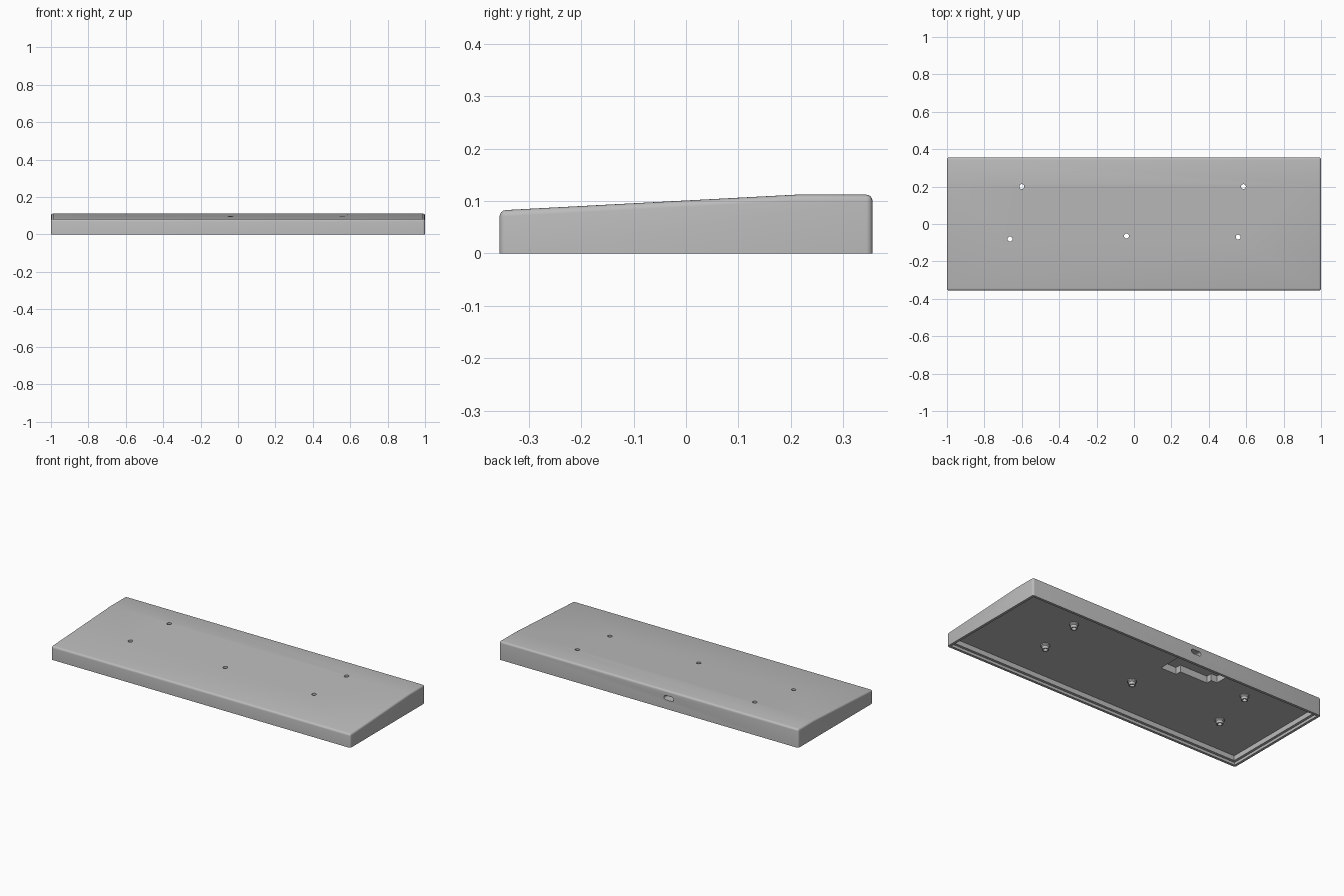
import bpy, bmesh, math

cube = bpy.data.objects.get("Cube")
if cube:
    bpy.data.objects.remove(cube, do_unlink=True)

grey = bpy.data.materials.new("case_grey")
grey.use_nodes = True
colour = (0.5, 0.5, 0.5, 1)
grey.diffuse_color = colour
grey.node_tree.nodes["Principled BSDF"].inputs["Base Color"].default_value = colour

CEILING = 0.045


def finish(bm, name):
    bmesh.ops.recalc_face_normals(bm, faces=bm.faces)
    mesh = bpy.data.meshes.new(name)
    bm.to_mesh(mesh)
    bm.free()
    mesh.materials.append(grey)
    obj = bpy.data.objects.new(name, mesh)
    bpy.context.collection.objects.link(obj)
    return obj


def prism(name, outline, to_3d, offset, bevel=None):
    """Extrude a flat outline; optionally round the edges picked by a rule."""
    bm = bmesh.new()
    face = bm.faces.new([bm.verts.new(to_3d(*p)) for p in outline])
    new = bmesh.ops.extrude_face_region(bm, geom=[face])["geom"]
    bmesh.ops.translate(bm, vec=offset,
                        verts=[v for v in new if isinstance(v, bmesh.types.BMVert)])
    bmesh.ops.recalc_face_normals(bm, faces=bm.faces)
    if bevel:
        edges = [e for e in bm.edges if bevel(e)]
        bmesh.ops.bevel(bm, geom=edges, offset=0.012, segments=4,
                        profile=0.5, affect='EDGES')
    return finish(bm, name)


def box_cutter(half_x, half_y, z0, z1):
    pts = [(-half_x, -half_y), (half_x, -half_y), (half_x, half_y), (-half_x, half_y)]
    return prism("cutter", pts, lambda x, y: (x, y, z0), (0, 0, z1 - z0))


def round_edge(e):
    above = max(v.co.z for v in e.verts) > 0.01
    return above and e.calc_face_angle(0) > math.radians(30)


# Wedge-shaped body with rounded top and corner edges
side = [(-0.356, 0), (0.356, 0), (0.356, 0.112), (0.21, 0.112), (-0.356, 0.082)]
case = prism("case_shell", side, lambda y, z: (-1, y, z), (2, 0, 0), round_edge)

# Hollow underside: lip for the base plate, then the main cavity
cutters = [box_cutter(0.985, 0.341, -0.02, 0.016),
           box_cutter(0.97, 0.326, -0.01, CEILING)]

# Stepped pocket for the circuit board
pocket = [(-0.07, 0.31), (-0.07, 0.14), (-0.175, 0.14), (-0.175, 0.175),
          (-0.36, 0.175), (-0.36, 0.21), (-0.40, 0.21), (-0.40, 0.31)]
cutters.append(prism("cutter", pocket, lambda x, y: (x, y, 0.03), (0, 0, 0.056)))

# Rounded cable slot through the back wall
slot = []
for cx, start in ((-0.114, -90), (-0.154, 90)):
    for i in range(9):
        a = math.radians(start + i * 22.5)
        slot.append((cx + 0.013 * math.cos(a), 0.068 + 0.013 * math.sin(a)))
cutters.append(prism("cutter", slot, lambda x, z: (x, 0.28, z), (0, 0.12, 0)))

# Screw holes through the top
SCREWS = [(-0.60, 0.20), (0.585, 0.20), (-0.663, -0.08), (-0.04, -0.064), (0.557, -0.07)]
ring = [(math.cos(math.tau * i / 20), math.sin(math.tau * i / 20)) for i in range(20)]
for sx, sy in SCREWS:
    cutters.append(prism("cutter", ring,
                         lambda c, s: (sx + 0.013 * c, sy + 0.013 * s, 0.02), (0, 0, 0.12)))

bpy.context.view_layer.objects.active = case
for cutter in cutters:
    mod = case.modifiers.new("cut", 'BOOLEAN')
    mod.operation = 'DIFFERENCE'
    mod.solver = 'EXACT'
    mod.object = cutter
    bpy.ops.object.modifier_apply(modifier=mod.name)
    bpy.data.objects.remove(cutter, do_unlink=True)


# Flared hollow standoffs hanging from the ceiling
def standoff(name, x, y):
    bm = bmesh.new()
    profile = [(0.013, CEILING), (0.013, 0.016), (0.019, 0.016), (0.019, 0.032),
               (0.025, 0.038), (0.025, CEILING)]
    rings = [[bm.verts.new((x + r * c, y + r * s, z)) for c, s in ring] for r, z in profile]
    for lower, upper in zip(rings, rings[1:]):
        for i in range(20):
            j = (i + 1) % 20
            bm.faces.new((lower[i], lower[j], upper[j], upper[i]))
    # Close the top against the ceiling so that the normals stay consistent
    for i in range(20):
        j = (i + 1) % 20
        bm.faces.new((rings[-1][i], rings[-1][j], rings[0][j], rings[0][i]))
    return finish(bm, name)


parts = [case] + [standoff(f"standoff_{i + 1}", x, y) for i, (x, y) in enumerate(SCREWS)]

bpy.ops.object.select_all(action='DESELECT')
for part in parts:
    part.select_set(True)
bpy.context.view_layer.objects.active = case
bpy.ops.object.shade_smooth_by_angle(angle=math.radians(30))
